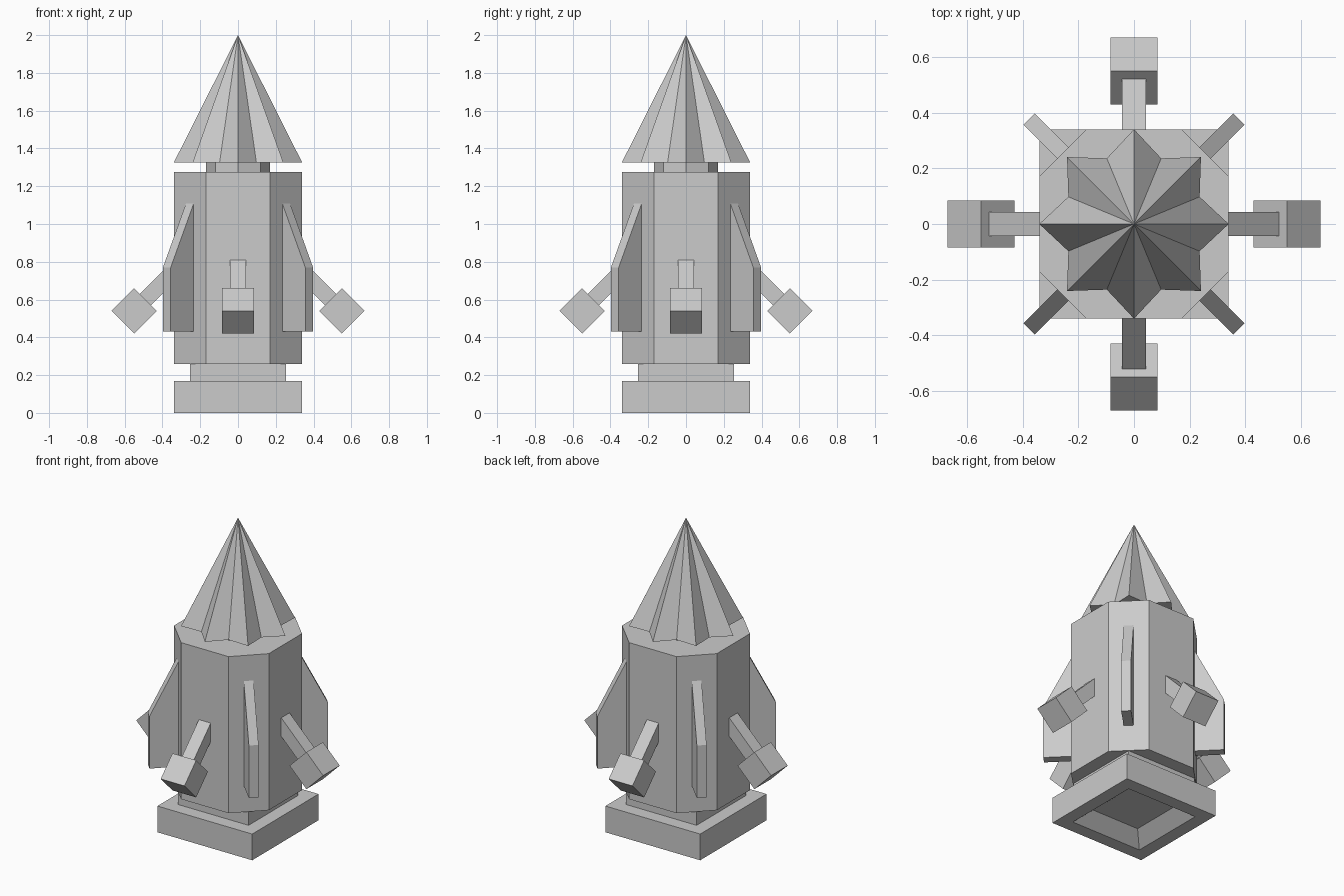
import bpy, bmesh
from math import sin, cos, pi, radians
from mathutils import Matrix, Vector

if "Cube" in bpy.data.objects:
    bpy.data.objects.remove(bpy.data.objects["Cube"])


def finish(name, bm):
    bmesh.ops.remove_doubles(bm, verts=bm.verts, dist=1e-5)
    bmesh.ops.recalc_face_normals(bm, faces=bm.faces)
    mesh = bpy.data.meshes.new(name)
    bm.to_mesh(mesh)
    bm.free()
    obj = bpy.data.objects.new(name, mesh)
    bpy.context.collection.objects.link(obj)
    return obj


def loft(name, rings):
    """Skin a list of (outline, z) rings and cap both ends."""
    bm = bmesh.new()
    loops = [[bm.verts.new((x, y, z)) for x, y in pts] for pts, z in rings]
    n = len(loops[0])
    for a, b in zip(loops, loops[1:]):
        for i in range(n):
            j = (i + 1) % n
            bm.faces.new((a[i], a[j], b[j], b[i]))
    bm.faces.new(loops[0][::-1])
    if rings[-1][0][0] != rings[-1][0][1]:      # no cap on a pointed tip
        bm.faces.new(loops[-1])
    return finish(name, bm)


def square(h):
    return [(-h, -h), (h, -h), (h, h), (-h, h)]


def polar(radii):
    n = len(radii)
    return [(r * cos(2 * pi * i / n), r * sin(2 * pi * i / n)) for i, r in enumerate(radii)]


# Base plate with a sloped recess underneath, and the block above it
loft("base", [(square(0.17), 0.075), (square(0.255), 0), (square(0.34), 0), (square(0.34), 0.17)])
loft("base_neck", [(square(0.253), 0.17), (square(0.253), 0.26)])

# Body: square with wide chamfered corners
a, b = 0.17, 0.34
octagon = [(-a, -b), (a, -b), (b, -a), (b, a), (a, b), (-a, b), (-b, a), (-b, -a)]
loft("body", [(octagon, 0.26), (octagon, 1.275)])

# Collar and pleated star-shaped roof
collar = polar([0.17] * 8)
loft("collar", [(collar, 1.275), (collar, 1.325)])
loft("roof", [(polar([0.34, 0.255] * 8), 1.325), ([(0, 0)] * 16, 2.0)])


def fin(name, angle):
    bm = bmesh.new()
    profile = [(0.35, 0.43), (0.533, 0.43), (0.533, 0.77), (0.36, 1.11), (0.35, 1.11)]
    t = 0.029
    face = bm.faces.new([bm.verts.new((r, -t, z)) for r, z in profile])
    out = bmesh.ops.extrude_face_region(bm, geom=[face])
    moved = [v for v in out["geom"] if isinstance(v, bmesh.types.BMVert)]
    bmesh.ops.translate(bm, verts=moved, vec=(0, 2 * t, 0))
    bm.transform(Matrix.Rotation(angle, 4, 'Z'))
    finish(name, bm)


def tilted_box(name, centre, size, angle):
    """Box leaning 45 degrees down and outward, turned about the z axis."""
    bm = bmesh.new()
    place = (Matrix.Rotation(angle, 4, 'Z') @ Matrix.Translation(centre)
             @ Matrix.Rotation(radians(45), 4, 'Y') @ Matrix.Diagonal((*size, 1)))
    bmesh.ops.create_cube(bm, size=1, matrix=place)
    finish(name, bm)


# Four corner fins, and four arms ending in cubes
for k in range(4):
    turn = k * pi / 2
    fin(f"fin_{k + 1}", turn + pi / 4)
    start, end = Vector((0.31, 0, 0.78)), Vector((0.49, 0, 0.60))
    tilted_box(f"arm_{k + 1}", (start + end) / 2, ((end - start).length, 0.085, 0.085), turn)
    tilted_box(f"arm_cube_{k + 1}", Vector((0.55, 0, 0.54)), (0.17, 0.17, 0.17), turn)
